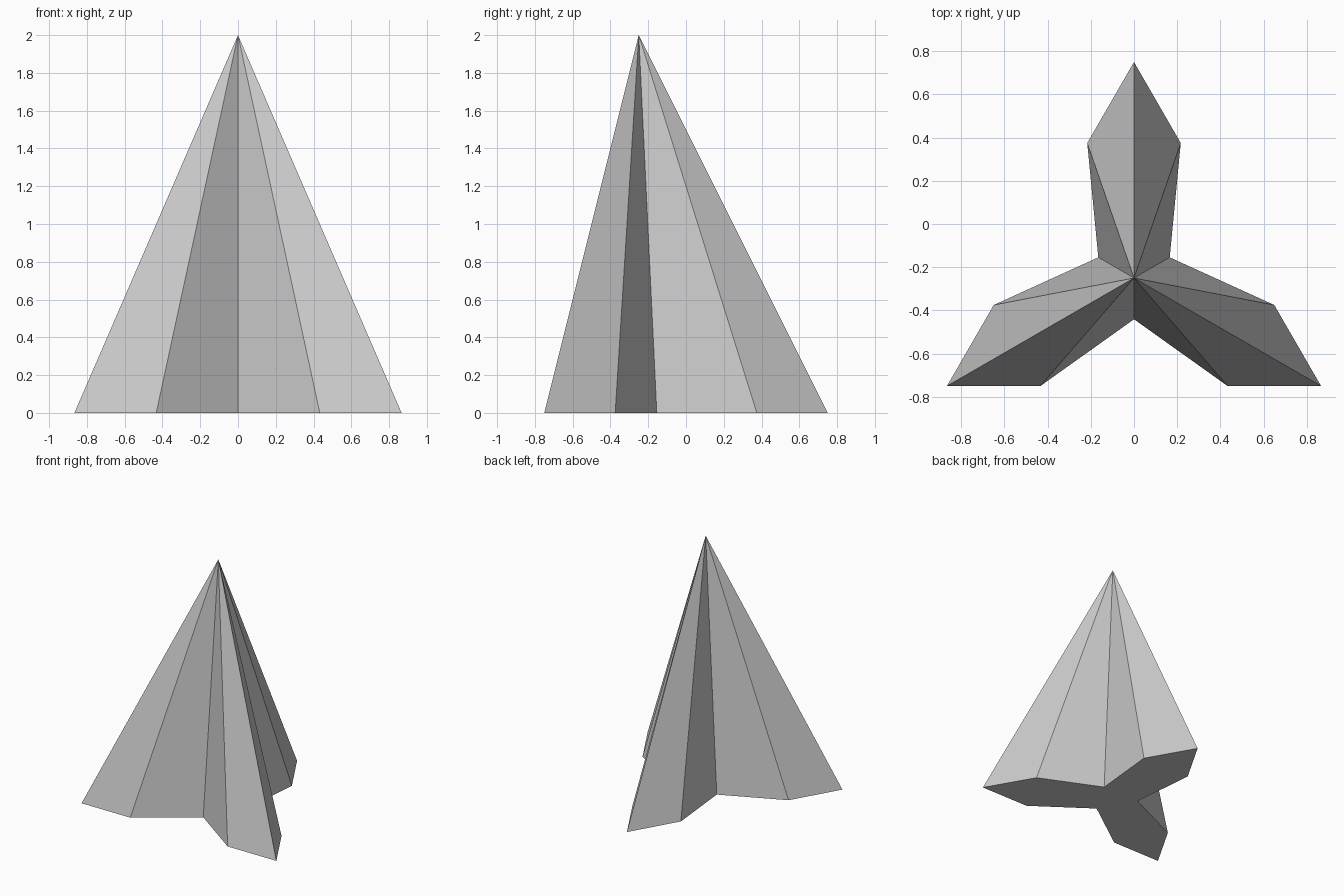
import bpy, bmesh
from math import sin, cos, pi, hypot, atan2

if "Cube" in bpy.data.objects:
    bpy.data.objects.remove(bpy.data.objects["Cube"])

CENTRE_Y, HEIGHT = -0.25, 2.0

# Outline of one arm: (radius, angle from the arm axis)
shoulder_r = hypot(0.433, 0.5)
shoulder_a = atan2(0.5, 0.433) - pi / 6
arm = [(shoulder_r, -shoulder_a), (1.0, 0.0), (shoulder_r, shoulder_a), (0.191, pi / 3)]

# Three-armed footprint, repeated around the apex axis
bm = bmesh.new()
base = []
for i in range(3):
    for r, a in arm:
        t = pi / 2 + i * 2 * pi / 3 + a
        base.append(bm.verts.new((r * cos(t), CENTRE_Y + r * sin(t), 0)))

# Flat base and sides rising to the apex
apex = bm.verts.new((0, CENTRE_Y, HEIGHT))
bm.faces.new(base[::-1])
for a, b in zip(base, base[1:] + base[:1]):
    bm.faces.new((a, b, apex))
bmesh.ops.recalc_face_normals(bm, faces=bm.faces[:])

mesh = bpy.data.meshes.new("star_pyramid")
bm.to_mesh(mesh)
bm.free()
bpy.context.collection.objects.link(bpy.data.objects.new("star_pyramid", mesh))
